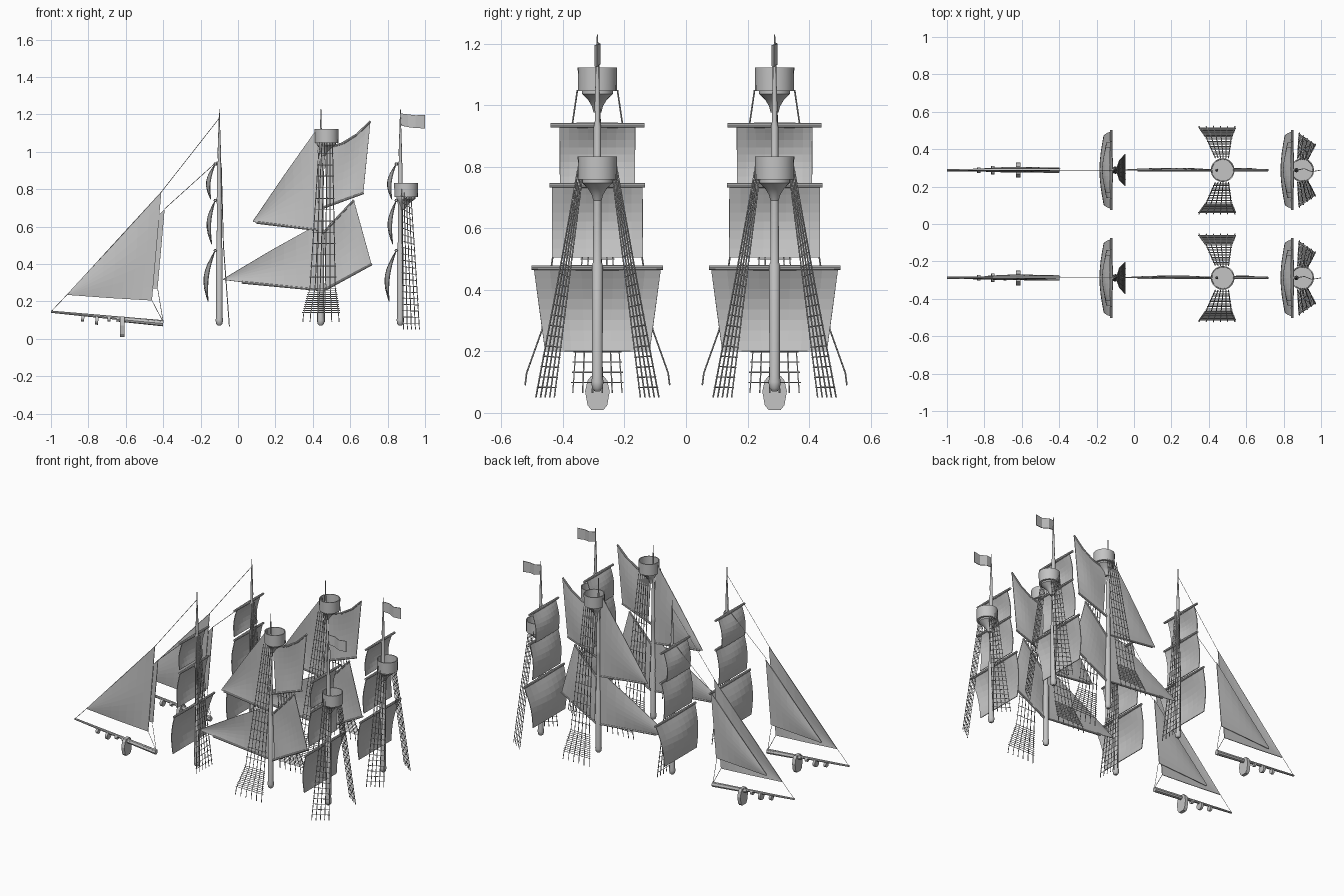
import bpy, bmesh, math
from mathutils import Vector, Matrix

cube = bpy.data.objects.get("Cube")
if cube:
    bpy.data.objects.remove(cube, do_unlink=True)

grey = bpy.data.materials.new("plain_grey")
grey.use_nodes = True
colour = (0.55, 0.55, 0.55, 1)
grey.diffuse_color = colour
grey.node_tree.nodes["Principled BSDF"].inputs["Base Color"].default_value = colour

FORE, MAIN, AFT = -0.1, 0.443, 0.868   # mast positions


def place(name, bm, smooth=False, thick=0):
    """Put the part in both rigs, which share one mesh."""
    bmesh.ops.recalc_face_normals(bm, faces=bm.faces)
    mesh = bpy.data.meshes.new(name)
    bm.to_mesh(mesh)
    bm.free()
    mesh.materials.append(grey)
    if smooth:
        mesh.polygons.foreach_set("use_smooth", [True] * len(mesh.polygons))
        mesh.set_sharp_from_angle(angle=math.radians(40))
    for side, y in (("right", -0.288), ("left", 0.288)):
        ob = bpy.data.objects.new(side + "_" + name, mesh)
        ob.location.y = y
        bpy.context.collection.objects.link(ob)
        if thick:
            mod = ob.modifiers.new("thickness", "SOLIDIFY")
            mod.thickness = thick
            mod.offset = 0


def tube(bm, a, b, r1, r2=None, sides=4):
    a, b = Vector(a), Vector(b)
    d = b - a
    turn = d.to_track_quat("Z", "Y").to_matrix().to_4x4()
    bmesh.ops.create_cone(bm, cap_ends=True, segments=sides, radius1=r1,
                          radius2=r1 if r2 is None else r2, depth=d.length,
                          matrix=Matrix.Translation((a + b) / 2) @ turn)


def lathe(name, x, profile, sides=16):
    """Revolve (radius, z, x shift) rings about an upright axis."""
    bm = bmesh.new()
    rings = []
    for r, z, dx in profile:
        rings.append([bm.verts.new((x + dx + r * math.cos(i * math.tau / sides),
                                    r * math.sin(i * math.tau / sides), z))
                      for i in range(sides)])
    for p, q in zip(rings, rings[1:]):
        for i in range(sides):
            j = (i + 1) % sides
            bm.faces.new((p[i], p[j], q[j], q[i]))
    bm.faces.new(rings[0])
    bm.faces.new(rings[-1])
    place(name, bm, smooth=True)


def along(pts, t):
    """Point at fraction t of a polyline."""
    s = t * (len(pts) - 1)
    i = min(int(s), len(pts) - 2)
    return Vector(pts[i]).lerp(Vector(pts[i + 1]), s - i)


def sail(name, top, bottom, bulge, edge=0.0, nu=8, nv=8):
    """Loft cloth between two edges and belly it along bulge."""
    bm = bmesh.new()
    grid = []
    for i in range(nu + 1):
        u = i / nu
        a, b = along(top, u), along(bottom, u)
        belly = edge + (1 - edge) * math.sin(math.pi * u)
        grid.append([bm.verts.new(a.lerp(b, j / nv) + Vector(bulge) * belly
                                  * math.sin(math.pi * j / nv)) for j in range(nv + 1)])
    for p, q in zip(grid, grid[1:]):
        for j in range(nv):
            bm.faces.new((p[j], q[j], q[j + 1], p[j + 1]))
    bmesh.ops.remove_doubles(bm, verts=bm.verts, dist=0.0005)
    place(name, bm, thick=0.004)


def flat(pts, y=0.0):
    return [(x, y, z) for x, z in pts]


def shrouds(name, first, last, ropes, rungs, mirrored=True):
    """Rope ladder spread between two outer ropes."""
    bm = bmesh.new()
    for s in (1, -1) if mirrored else (1,):
        flip = Vector((1, s, 1))
        lines = []
        for k in range(ropes):
            t = k / (ropes - 1)
            lines.append([Vector(a).lerp(Vector(b), t) * flip
                          for a, b in zip(first, last)])
        for line in lines:
            for a, b in zip(line, line[1:]):
                tube(bm, a, b, 0.0026)
        for k in range(1, rungs):
            t = k / rungs
            row = [along(line[:3], t) for line in lines]
            over = (row[-1] - row[0]) * 0.05
            for a, b in zip([row[0] - over] + row[1:-1], row[1:-1] + [row[-1] + over]):
                tube(bm, a, b, 0.002)
    place(name, bm)


# Masts: stepped and tapering to a thin pole
for name, x in (("fore_mast", FORE), ("main_mast", MAIN), ("aft_mast", AFT)):
    steps = [(0.009, 0.072), (0.017, 0.08), (0.02, 0.1), (0.017, 0.12), (0.018, 0.48),
             (0.014, 0.49), (0.013, 0.72), (0.015, 0.73), (0.015, 0.75), (0.012, 0.76),
             (0.012, 0.93), (0.008, 0.95), (0.009, 1.0), (0.003, 1.18), (0.002, 1.23)]
    lathe(name, x, [(r, z, 0) for r, z in steps], 12)

# Lookout tubs on a flared bracket
for name, x, top in (("main_lookout", MAIN, 1.122), ("aft_lookout", AFT, 0.833)):
    lathe(name, x, [(0.013, top - 0.145, 0.01), (0.018, top - 0.125, 0.015),
                    (0.03, top - 0.105, 0.022), (0.05, top - 0.085, 0.03),
                    (0.05, top - 0.075, 0.03), (0.063, top - 0.075, 0.031),
                    (0.064, top, 0.031), (0.058, top, 0.031),
                    (0.057, top - 0.065, 0.031)], 20)

# Square sails and their yards on the fore and aft masts
tiers = [("lower", 0.472, 0.2, 0.207, 0.17, 0.214, 0.045, 0.04),
         ("middle", 0.74, 0.505, 0.147, 0.148, 0.155, 0.025, 0.035),
         ("upper", 0.935, 0.745, 0.123, 0.122, 0.153, 0.03, 0.035)]
for mast, x in (("fore", FORE), ("aft", AFT)):
    for tier, top, low, wt, wb, yard, back, belly in tiers:
        xt, xb = x - 0.022, x - 0.015 - back
        sail(f"{mast}_{tier}_sail", [(xt, -wt, top), (xt, wt, top)],
             [(xb, -wb, low), (xb, wb, low)], (-belly, 0, 0), 0.4)
        bm = bmesh.new()
        for s in (1, -1):
            tube(bm, (xt, 0, top), (xt, s * yard, top), 0.009, 0.007, 8)
        tube(bm, (xt, 0, top), (x, 0, top), 0.007, sides=8)
        place(f"{mast}_{tier}_yard", bm)

# Fore-and-aft sails around the main mast
side = (0, 0.01, 0)
sail("main_upper_stay_sail", flat([(0.08, 0.63), (0.25, 0.88), (0.42, 1.12)]),
     flat([(0.08, 0.625), (0.26, 0.605), (0.45, 0.585)]), side)
sail("main_lower_stay_sail", flat([(-0.08, 0.32), (0.18, 0.475), (0.44, 0.62)]),
     flat([(-0.08, 0.315), (0.18, 0.285), (0.45, 0.265)]), side)
sail("main_upper_gaff_sail", flat([(0.46, 1.02), (0.56, 1.045), (0.64, 1.095), (0.708, 1.16)]),
     flat([(0.48, 0.71), (0.55, 0.73), (0.61, 0.755), (0.67, 0.78)]), side)
sail("main_lower_gaff_sail", flat([(0.46, 0.57), (0.54, 0.65), (0.62, 0.74)]),
     flat([(0.47, 0.265), (0.6, 0.33), (0.715, 0.395)]), side)

# Booms and gaffs
bm = bmesh.new()
for spar in ([(0.02, 0.302), (0.45, 0.26)], [(0.45, 0.255), (0.717, 0.4)],
             [(0.1, 0.622), (0.46, 0.578)], [(0.45, 0.56), (0.62, 0.742)],
             [(0.45, 0.7), (0.672, 0.78)],
             [(0.45, 1.015), (0.56, 1.045), (0.64, 1.095), (0.708, 1.163)]):
    pts = flat(spar)
    for a, b in zip(pts, pts[1:]):
        tube(bm, a, b, 0.007, 0.006, 8)
place("main_booms", bm)

# Jibs ahead of the fore mast
sail("outer_jib", flat([(-0.91, 0.24), (-0.66, 0.51), (-0.41, 0.785)]),
     flat([(-0.91, 0.235), (-0.68, 0.218), (-0.46, 0.205)]), (0.01, -0.01, 0))
sail("inner_jib", flat([(-0.8, 0.26), (-0.6, 0.47), (-0.392, 0.695)], 0.008),
     flat([(-0.8, 0.25), (-0.62, 0.26), (-0.43, 0.27)], 0.008), (0, 0.008, 0))

# Bowsprit with collars
bm = bmesh.new()
tube(bm, (-1, 0, 0.145), (-0.4, 0, 0.088), 0.006, 0.012, 8)
tube(bm, (-0.65, 0, 0.105), (-0.4, 0, 0.082), 0.012, 0.015, 8)
for x, z, r in ((-0.83, 0.11, 0.016), (-0.755, 0.1, 0.024), (-0.69, 0.107, 0.014)):
    tube(bm, (x - 0.008, 0, z), (x + 0.008, 0, z - 0.001), r, sides=10)
place("bowsprit", bm, smooth=True)

# Hanging shield under the bowsprit
bm = bmesh.new()
half = [(0.02, 0.01), (0.032, 0.025), (0.04, 0.07), (0.032, 0.105), (0.02, 0.12)]
outline = half + [(-y, z) for y, z in reversed(half)]
face = bm.faces.new([bm.verts.new((-0.63, y, z)) for y, z in outline])
new = bmesh.ops.extrude_face_region(bm, geom=[face])["geom"]
bmesh.ops.translate(bm, vec=(0.022, 0, 0),
                    verts=[v for v in new if isinstance(v, bmesh.types.BMVert)])
place("bow_shield", bm)

# Stays
bm = bmesh.new()
for a, b in (((-1, 0.145), (-0.91, 0.24)), ((-0.91, 0.24), (-0.41, 0.785)),
             ((-0.41, 0.785), (FORE, 1.18)), ((-0.392, 0.695), (-0.11, 0.95)),
             ((-0.46, 0.205), (-0.4, 0.09)), ((-0.43, 0.27), (-0.4, 0.09))):
    tube(bm, (a[0], 0, a[1]), (b[0], 0, b[1]), 0.0016)
place("bow_stays", bm)

# Rope ladders
shrouds("main_shrouds",
        [(0.435, 0.065, 1.05), (0.385, 0.18, 0.27), (0.35, 0.23, 0.13), (0.347, 0.235, 0.09)],
        [(0.505, 0.065, 1.05), (0.52, 0.18, 0.27), (0.538, 0.23, 0.13), (0.54, 0.235, 0.09)], 6, 26)
shrouds("aft_shrouds",
        [(0.875, 0.062, 0.8), (0.879, 0.13, 0.42), (0.884, 0.2, 0.05)],
        [(0.925, 0.05, 0.76), (0.948, 0.095, 0.41), (0.97, 0.14, 0.05)], 5, 22)
shrouds("fore_shrouds",
        [(-0.09, -0.015, 0.94), (-0.078, -0.05, 0.5), (-0.046, -0.08, 0.065)],
        [(-0.09, 0.015, 0.94), (-0.078, 0.05, 0.5), (-0.046, 0.08, 0.065)], 6, 26, False)

# Rippling flag on the aft mast
sail("aft_flag", [(AFT, 0, 1.205), (0.91, 0.008, 1.2), (0.95, -0.008, 1.195), (1.0, 0, 1.197)],
     [(AFT + 0.005, 0, 1.14), (0.91, 0.008, 1.132), (0.95, -0.008, 1.127), (1.0, 0, 1.125)],
     (0, 0, 0), nu=6, nv=2)
